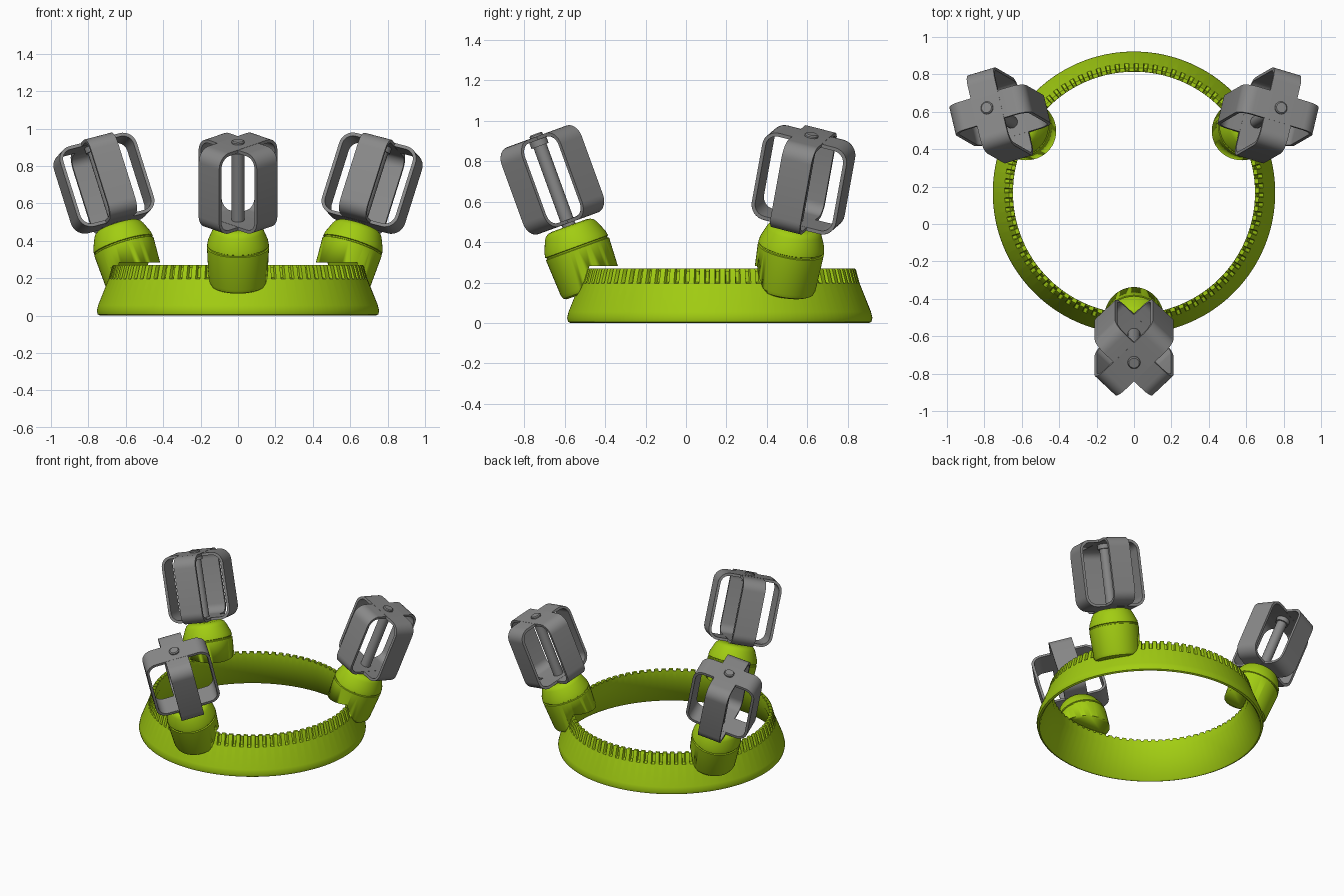
import bpy, bmesh, math
from mathutils import Matrix

if "Cube" in bpy.data.objects:
    bpy.data.objects.remove(bpy.data.objects["Cube"])

RING_Y = 0.167
TILT = math.radians(20)


def material(name, rgb):
    m = bpy.data.materials.new(name)
    m.diffuse_color = (*rgb, 1)
    m.use_nodes = True
    m.node_tree.nodes["Principled BSDF"].inputs["Base Color"].default_value = m.diffuse_color
    return m


LIME = material("lime green", (0.36, 0.61, 0.006))
GREY = material("mid grey", (0.25, 0.25, 0.25))


def finish(name, bm, mat, matrix=None, angle=30):
    bmesh.ops.recalc_face_normals(bm, faces=bm.faces)
    me = bpy.data.meshes.new(name)
    bm.to_mesh(me)
    bm.free()
    ob = bpy.data.objects.new(name, me)
    bpy.context.collection.objects.link(ob)
    if matrix:
        ob.matrix_world = matrix
    if mat:
        me.materials.append(mat)
    bpy.ops.object.select_all(action='DESELECT')
    ob.select_set(True)
    bpy.context.view_layer.objects.active = ob
    bpy.ops.object.shade_smooth_by_angle(angle=math.radians(angle))
    return ob


def grid_faces(bm, rows, close_profile):
    """Skin a closed series of vertex rows."""
    n, k = len(rows), len(rows[0])
    for i in range(n):
        a, b = rows[i], rows[(i + 1) % n]
        for j in range(k if close_profile else k - 1):
            q = (j + 1) % k
            bm.faces.new((a[j], b[j], b[q], a[q]))


def lathe(profile, steps):
    """Solid of revolution with flat capped ends."""
    bm = bmesh.new()
    rows = []
    for i in range(steps):
        t = 2 * math.pi * i / steps
        rows.append([bm.verts.new((r * math.cos(t), r * math.sin(t), z)) for r, z in profile])
    grid_faces(bm, rows, False)
    bm.faces.new([r[0] for r in rows])
    bm.faces.new([r[-1] for r in rows])
    return bm


# Base ring: a thin flared band with a toothed upper edge
def base_ring(teeth=84):
    low = [(0.728, 0.008), (0.738, 0.0), (0.75, 0.006), (0.755, 0.025), (0.748, 0.055), (0.692, 0.195)]
    tooth = [(0.69, 0.203), (0.674, 0.262), (0.668, 0.27), (0.648, 0.27), (0.647, 0.2)]
    notch = [(0.668, 0.203), (0.657, 0.25), (0.655, 0.258), (0.648, 0.258), (0.647, 0.2)]
    bm = bmesh.new()
    rows = []
    for i in range(teeth):
        for frac, top in ((0.0, tooth), (0.52, tooth), (0.6, notch), (0.92, notch)):
            t = 2 * math.pi * (i + frac) / teeth
            rows.append([bm.verts.new((r * math.cos(t), r * math.sin(t), z)) for r, z in low + top])
    grid_faces(bm, rows, True)
    finish("base_ring", bm, LIME, Matrix.Translation((0, RING_Y, 0)))


# Flat strip bent into a rounded rectangle
def cage_loop(name, half, z0, z1, matrix, width=0.155, thick=0.018, rad=0.075):
    bm = bmesh.new()
    rows = []
    corners = ((half - rad, z1 - rad), (rad - half, z1 - rad),
               (rad - half, z0 + rad), (half - rad, z0 + rad))
    for c, (cx, cz) in enumerate(corners):
        for k in range(9):
            t = math.pi / 2 * (c + k / 8)
            row = []
            for r, y in ((rad, -1), (rad, 1), (rad - thick, 1), (rad - thick, -1)):
                row.append(bm.verts.new((cx + r * math.cos(t), y * width / 2, cz + r * math.sin(t))))
            rows.append(row)
    grid_faces(bm, rows, True)
    finish(name, bm, GREY, matrix)


base_ring()

# Cutter that notches the pods so they sit over the ring
cutter = finish("notch_cutter", lathe([(0.86, -0.3), (0.757, 0.02), (0.69, 0.205), (0.664, 0.283)], 128),
                None, Matrix.Translation((0, RING_Y, 0)))
cutter.hide_render = True

POD = [(0.135, 0.312), (0.15, 0.32), (0.157, 0.34), (0.166, 0.528), (0.159, 0.531),
       (0.159, 0.538), (0.165, 0.541), (0.161, 0.565), (0.137, 0.622), (0.127, 0.637),
       (0.112, 0.647), (0.09, 0.651)]

for i, side in enumerate(("front", "right", "left")):
    frame = (Matrix.Translation((0, RING_Y, 0)) @ Matrix.Rotation(math.radians(120 * i), 4, 'Z')
             @ Matrix.Translation((0, -0.523, -0.13)) @ Matrix.Rotation(TILT, 4, 'X'))

    # Pod with seam groove and domed cap
    pod = finish(side + "_pod", lathe(POD, 48), LIME, frame)
    mod = pod.modifiers.new("notch", 'BOOLEAN')
    mod.operation = 'DIFFERENCE'
    mod.solver = 'EXACT'
    mod.object = cutter
    bpy.ops.object.modifier_apply(modifier="notch")

    # Centre rod with a collar under the cage top
    finish(side + "_rod", lathe([(0.034, 0.64), (0.034, 1.128), (0.028, 1.134)], 16), GREY, frame)
    finish(side + "_collar", lathe([(0.045, 1.07), (0.045, 1.11)], 16), GREY, frame)

    # Two crossed strips form the cage
    for k, a in enumerate((45, 135)):
        cage_loop(f"{side}_cage_strip_{k + 1}", 0.22, 0.663 + 0.001 * k, 1.12 - 0.001 * k,
                  frame @ Matrix.Rotation(math.radians(a), 4, 'Z'))

bpy.data.objects.remove(cutter)
